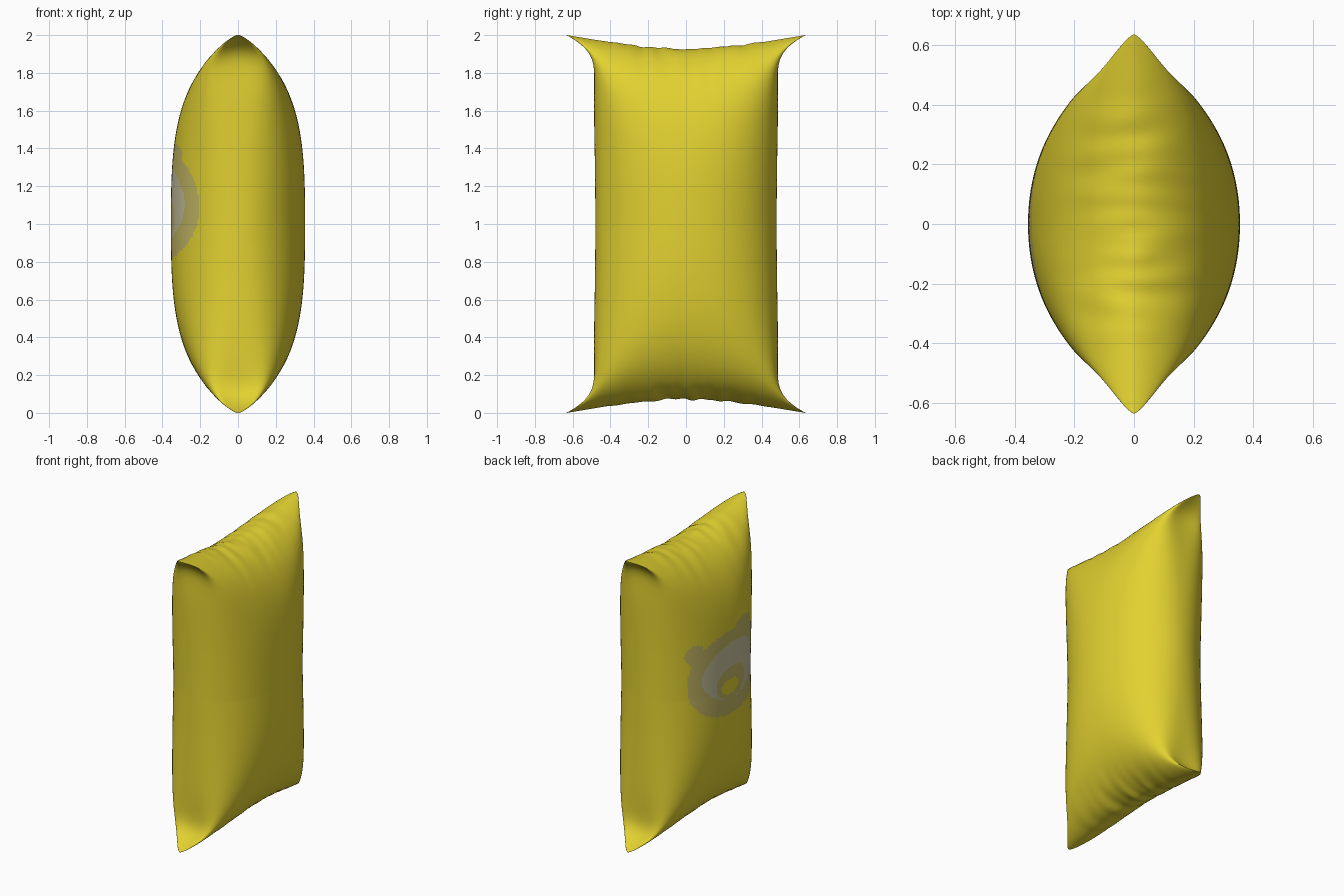
import bpy, bmesh, math
from mathutils import Vector, noise

if "Cube" in bpy.data.objects:
    bpy.data.objects.remove(bpy.data.objects["Cube"])

RING, ROWS = 224, 220


def material(name, rgb):
    m = bpy.data.materials.new(name)
    m.diffuse_color = (*rgb, 1)
    m.use_nodes = True
    m.node_tree.nodes["Principled BSDF"].inputs["Base Color"].default_value = m.diffuse_color
    return m


def surface_point(v, theta):
    """Point of a tube pinched flat at both ends; v runs -1 (bottom) to 1 (top)."""
    h = 1 - abs(math.sin(v * math.pi / 2))          # distance from the nearer end
    end = 1 if v > 0 else -1
    a = 0.355 * max(0.0, 1 - (1 - h) ** 3) ** 0.61  # half thickness
    b = 0.48 + 0.025 * (1 - h) ** 2 + 0.13 * math.exp(-h / 0.06)  # half width
    # boxier section near the ends
    n = 2 + 4 * math.exp(-h / 0.22) + 8 * math.exp(-h / 0.08)
    c, s = math.cos(theta), math.sin(theta)
    r = (abs(c) ** n + abs(s) ** n) ** (-1 / n)
    x, y = a * r * c, b * r * s
    # hollow below each flared corner
    k = h / 0.08 * math.exp(1 - h / 0.08)
    y *= 1 - 0.055 * k * max(0, 1 - (r * c) ** 2)
    # sagging end seam
    t = min(1, abs(y) / 0.63)
    z = 1 - h - 0.075 * (1 - t ** 1.5) * math.exp(-h / 0.25)
    # cloth wrinkles running across the ends
    w = math.exp(-h / 0.12) * max(0, 1 - (y / 0.48) ** 2)
    z += 0.016 * w * noise.noise(Vector((x * 5, y * 15, 5 * end)))
    return Vector((x, y, 1 + end * z))


# Pillow body
bm = bmesh.new()
rows = []
for i in range(ROWS + 1):
    v = 2 * i / ROWS - 1
    rows.append([bm.verts.new(surface_point(v, 2 * math.pi * j / RING))
                 for j in range(RING)])
for lo, hi in zip(rows, rows[1:]):
    for j in range(RING):
        k = (j + 1) % RING
        bm.faces.new((lo[j], lo[k], hi[k], hi[j]))
bmesh.ops.remove_doubles(bm, verts=bm.verts, dist=0.00005)
bmesh.ops.recalc_face_normals(bm, faces=bm.faces)


def inside(p, cy, cz, ry, rz, n=2.0):
    return abs((p.y - cy) / ry) ** n + abs((p.z - cz) / rz) ** n < 1


# Faded printed patch on the left face: khaki field, pale arch, yellow gap
for f in bm.faces:
    f.smooth = True
    p = f.calc_center_median()
    if p.x > 0:
        continue
    field = (inside(p, -0.025, 1.10, 0.37, 0.28, 2.6)
             or inside(p, 0.30, 1.30, 0.065, 0.07)
             or inside(p, -0.16, 1.36, 0.12, 0.06))
    arch = (inside(p, -0.02, 1.11, 0.28, 0.19)
            and not inside(p, 0.0, 1.03, 0.15, 0.11))
    gap = inside(p, 0.02, 1.01, 0.09, 0.05)
    if field and not gap:
        f.material_index = 2 if arch else 1

mesh = bpy.data.meshes.new("pillow_body")
bm.to_mesh(mesh)
bm.free()
for m in (material("yellow cloth", (0.76, 0.64, 0.03)),
          material("faded khaki", (0.56, 0.48, 0.13)),
          material("pale grey", (0.58, 0.54, 0.34))):
    mesh.materials.append(m)
pillow = bpy.data.objects.new("pillow_body", mesh)
bpy.context.collection.objects.link(pillow)
